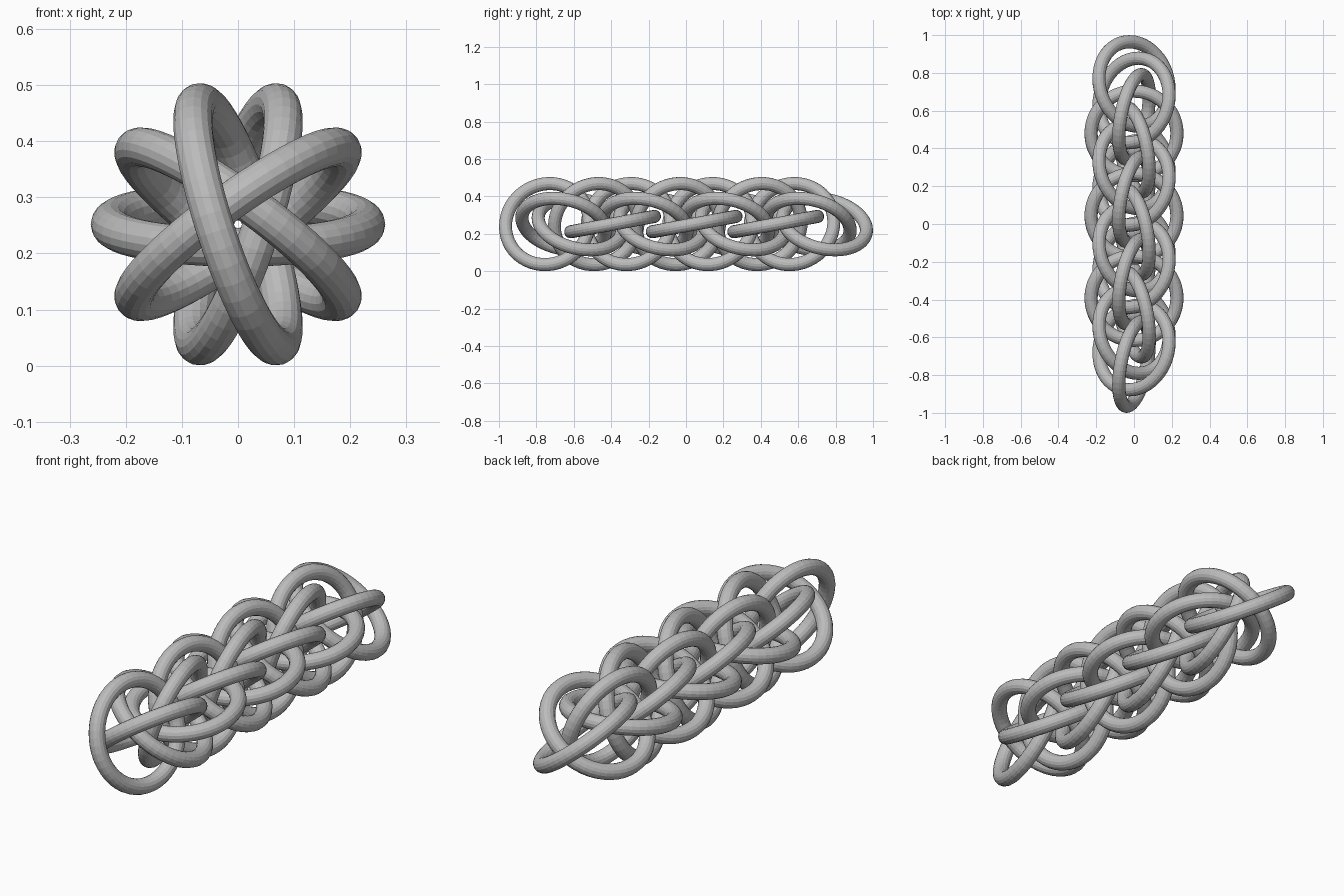
import bpy
import math
from mathutils import Vector, Matrix

if "Cube" in bpy.data.objects:
    bpy.data.objects.remove(bpy.data.objects["Cube"])

RINGS = 18
R, TUBE = 0.2275, 0.035
TILT = math.radians(10.4)
CENTRE_Z = 0.252
END_Y = 1 - (R * math.cos(TILT) + TUBE)
STEP = 2 * END_Y / (RINGS - 1)

grey = bpy.data.materials.new("grey metal")
grey.diffuse_color = (0.5, 0.5, 0.5, 1)
grey.use_nodes = True
grey.node_tree.nodes["Principled BSDF"].inputs["Base Color"].default_value = grey.diffuse_color


def torus_mesh(major=48, minor=16):
    """Ring lying in its local xy plane."""
    verts, faces = [], []
    for i in range(major):
        a = 2 * math.pi * i / major
        for j in range(minor):
            b = 2 * math.pi * j / minor
            d = R + TUBE * math.cos(b)
            verts.append((d * math.cos(a), d * math.sin(a), TUBE * math.sin(b)))
            i2, j2 = (i + 1) % major, (j + 1) % minor
            faces.append((i * minor + j, i2 * minor + j,
                          i2 * minor + j2, i * minor + j2))
    mesh = bpy.data.meshes.new("chain_ring")
    mesh.from_pydata(verts, [], faces)
    mesh.materials.append(grey)
    return mesh


# Tilted rings, each turned a fifth of a circle about the long axis
ring = torus_mesh()
for k in range(RINGS):
    a = math.radians(108 - 72 * k)
    across = Vector((math.cos(a), 0, math.sin(a)))
    side = Vector((-math.sin(a), 0, math.cos(a)))
    along = Vector((0, -math.cos(TILT), 0)) + side * math.sin(TILT)
    normal = across.cross(along)
    obj = bpy.data.objects.new(f"chain_ring_{k + 1:02d}", ring)
    bpy.context.collection.objects.link(obj)
    rot = Matrix((across, along, normal)).transposed().to_4x4()
    obj.matrix_world = Matrix.Translation((0, -END_Y + STEP * k, CENTRE_Z)) @ rot
